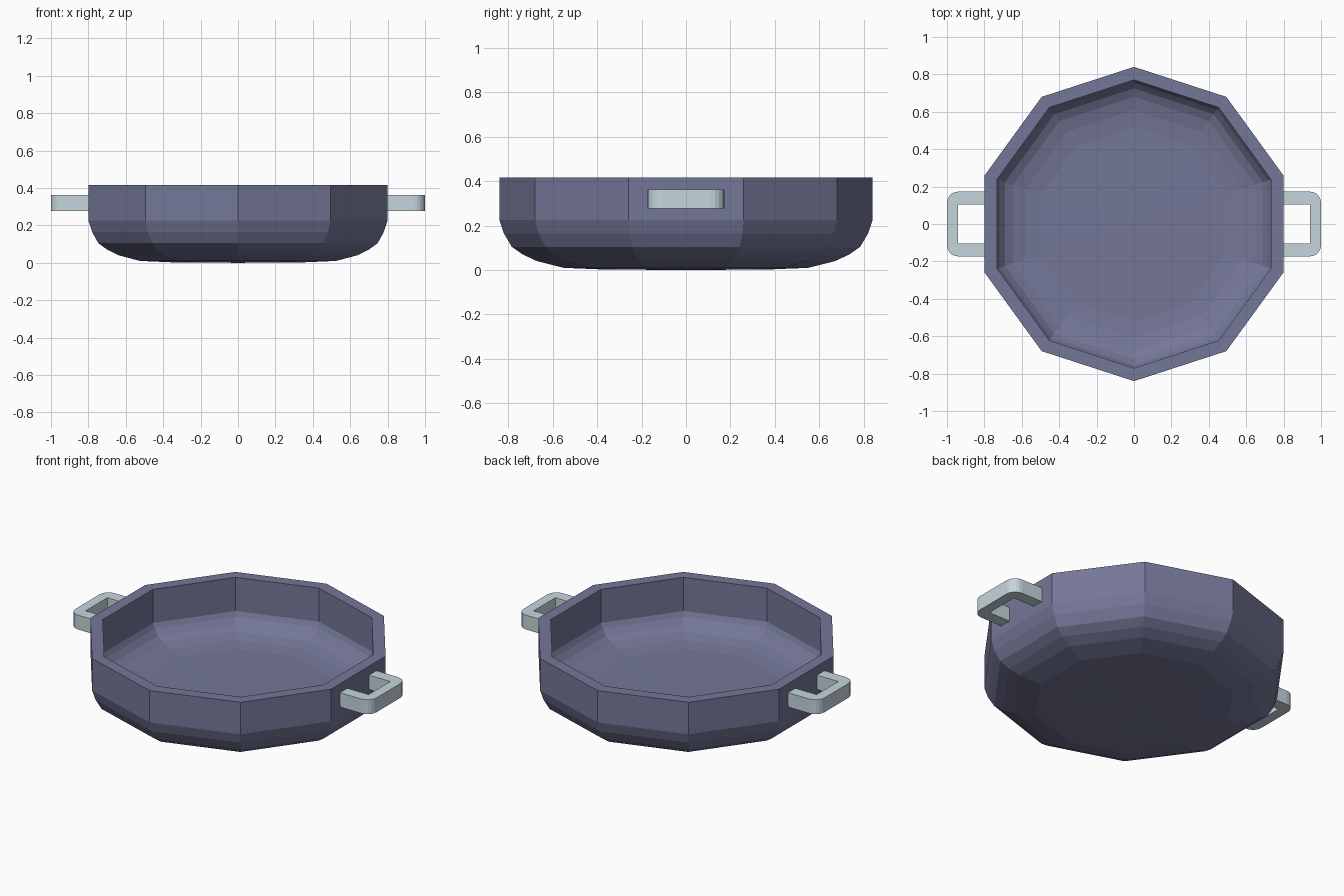
import bpy, bmesh
from math import sin, cos, pi

if "Cube" in bpy.data.objects:
    bpy.data.objects.remove(bpy.data.objects["Cube"])

SIDES = 10


def material(name, color):
    m = bpy.data.materials.new(name)
    m.diffuse_color = (*color, 1)
    m.use_nodes = True
    m.node_tree.nodes["Principled BSDF"].inputs["Base Color"].default_value = m.diffuse_color
    return m


def finish(bm, name, mat):
    bmesh.ops.recalc_face_normals(bm, faces=bm.faces)
    me = bpy.data.meshes.new(name)
    bm.to_mesh(me)
    bm.free()
    me.materials.append(mat)
    ob = bpy.data.objects.new(name, me)
    bpy.context.collection.objects.link(ob)
    return ob


body_mat = material("pan_enamel", (0.175, 0.185, 0.31))
handle_mat = material("handle_metal", (0.56, 0.67, 0.72))

# Pan body: ten-sided revolved profile (radius, z), outside then inside
profile = [(0, 0), (0.38, 0.003), (0.55, 0.01), (0.67, 0.04), (0.735, 0.07),
           (0.785, 0.105), (0.82, 0.165), (0.84, 0.225), (0.84, 0.417),
           (0.77, 0.417), (0.77, 0.215), (0.755, 0.187), (0.725, 0.155),
           (0.68, 0.132), (0.61, 0.115), (0.52, 0.105), (0, 0.1)]
bm = bmesh.new()
rings = []
for r, z in profile:
    n = SIDES if r else 1
    rings.append([bm.verts.new((r * cos(pi / 2 + 2 * pi * k / SIDES),
                                r * sin(pi / 2 + 2 * pi * k / SIDES), z)) for k in range(n)])
for a, b in zip(rings, rings[1:]):
    for k in range(SIDES):
        j = (k + 1) % SIDES
        quad = [a[k % len(a)], a[j % len(a)], b[j % len(b)], b[k % len(b)]]
        bm.faces.new(list(dict.fromkeys(quad)))
finish(bm, "pan_body", body_mat)

# Side handles: U-shaped loop with rounded outer corners, mirrored in x
X0, X1, W, T, R = 0.78, 1.0, 0.173, 0.06, 0.06
Z0, Z1, STEPS = 0.277, 0.363, 5


def handle(name, side):
    outer, inner = [(X0, -W)], [(X0, -W + T + 0.01)]
    for sy in (-1, 1):
        for i in range(STEPS + 1):
            t = (i / STEPS if sy < 0 else 1 - i / STEPS) * pi / 2
            outer.append((X1 - R + R * sin(t), sy * (W - R + R * cos(t))))
        inner.append((X1 - T, sy * (W - T - 0.01)))
    outer.append((X0, W))
    inner.append((X0, W - T - 0.01))
    hb = bmesh.new()
    face = hb.faces.new([hb.verts.new((side * x, y, Z0)) for x, y in outer + inner[::-1]])
    ext = bmesh.ops.extrude_face_region(hb, geom=[face], use_keep_orig=True)
    top = [v for v in ext["geom"] if isinstance(v, bmesh.types.BMVert)]
    bmesh.ops.translate(hb, verts=top, vec=(0, 0, Z1 - Z0))
    finish(hb, name, handle_mat)


handle("right_handle", 1)
handle("left_handle", -1)
